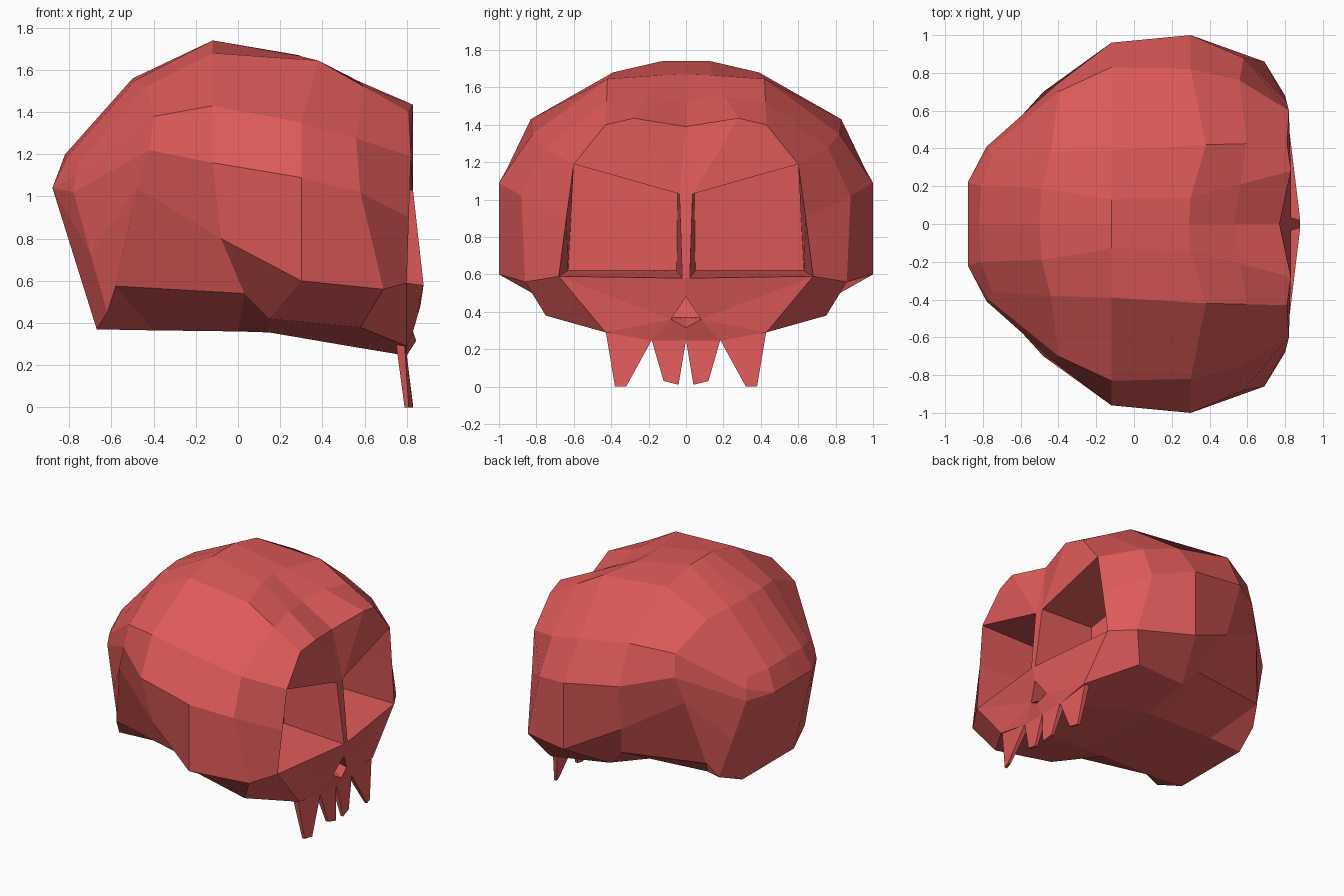
import bpy
import bmesh
from mathutils import Vector

default_cube = bpy.data.objects.get("Cube")
if default_cube:
    bpy.data.objects.remove(default_cube, do_unlink=True)

# Single flat colour
red = bpy.data.materials.new("muted red")
red.use_nodes = True
red.diffuse_color = (0.73, 0.102, 0.1, 1)
red.node_tree.nodes["Principled BSDF"].inputs["Base Color"].default_value = red.diffuse_color


def build_mirrored(name, faces):
    """Make one object from half-model faces plus their reflection across y = 0."""
    bm = bmesh.new()
    known = {}

    def vertex(point, side):
        key = (round(point[0], 4), round(point[1] * side, 4) + 0.0, round(point[2], 4))
        if key not in known:
            known[key] = bm.verts.new(key)
        return known[key]

    for side in (1, -1):
        for face in faces:
            corners = list(dict.fromkeys(vertex(point, side) for point in face))
            if len(corners) > 2 and bm.faces.get(corners) is None:
                bm.faces.new(corners)
    bmesh.ops.recalc_face_normals(bm, faces=bm.faces)
    mesh = bpy.data.meshes.new(name)
    bm.to_mesh(mesh)
    bm.free()
    mesh.materials.append(red)
    obj = bpy.data.objects.new(name, mesh)
    bpy.context.collection.objects.link(obj)
    return obj


def bridge(ring_a, ring_b):
    """Quads between two open half rings."""
    return [(ring_a[i], ring_a[i + 1], ring_b[i + 1], ring_b[i])
            for i in range(len(ring_a) - 1)]


# Half rings run from the crest, down the side, to the edge of the flat base
brow_ring = [(.77, 0, 1.39), (.83, .28, 1.435), (.81, .43, 1.4), (.82, .6, 1.19),
             (.81, .64, .9), (.8, .68, .59), (.8, .43, .29), (.8, .18, .245)]
forehead_ring = [(.29, 0, 1.67), (.3, .14, 1.665), (.38, .42, 1.645), (.3, .82, 1.35),
                 (.3, 1, 1.09), (.3, 1, .6), (.15, .68, .42), (.15, .32, .355)]
temple_ring = [tuple(Vector(a).lerp(Vector(b), .5))
               for a, b in zip(brow_ring[:3], forehead_ring[:3])]
temple_ring += [(.56, .76, 1.275), (.58, .88, 1.02), (.69, .86, .56),
                (.58, .75, .38), (.5, .25, .295)]
crown_ring = [(-.12, 0, 1.74), (-.12, .13, 1.74), (-.12, .39, 1.68), (-.12, .83, 1.43),
              (-.12, .96, 1.16), (-.08, .87, .8), (.03, .71, .54), (0, .32, .36)]
rear_ring = [(-.5, 0, 1.56), (-.49, .19, 1.55), (-.44, .38, 1.52), (-.4, .7, 1.38),
             (-.42, .73, 1.22), (-.48, .7, 1.04), (-.58, .59, .575), (-.4, .32, .365)]
back_top, back_side = (-.88, 0, 1.04), (-.88, .22, 1.04)
back_low = (-.67, .3, .37)
nape_ring = [(-.82, 0, 1.2), (-.81, .2, 1.19), (-.75, .36, 1.17), (-.77, .4, 1.1),
             (-.78, .41, 1.02), (-.7, .455, .73), (-.62, .5, .45), back_low]
back_ring = [back_top] + [back_side] * 5 + [back_low] * 2

rings = [brow_ring, temple_ring, forehead_ring, crown_ring, rear_ring, nape_ring, back_ring]
for ring in rings:
    x, _, z = ring[-1]
    ring.append((x, 0, z))
faces = []
for front, behind in zip(rings, rings[1:]):
    faces += bridge(front, behind)
faces.append((back_top, back_side, back_low, back_ring[-1]))

# Brow, nose bridge and cheek
(brow_mid, brow_peak, brow_end, eye_outer, eye_side,
 cheek, jaw, gum_side, gum) = brow_ring
eye_inner, bridge_top = (.83, .035, 1.03), (.83, 0, 1.03)
eye_low, nose_tip = (.88, .02, .58), (.88, 0, .58)
nostril_top, nostril_side, nostril_low = (.865, 0, .48), (.83, .08, .36), (.845, 0, .315)
faces += [
    (brow_mid, brow_peak, eye_inner),
    (brow_peak, brow_end, eye_outer, eye_inner),
    (brow_mid, eye_inner, bridge_top),
    (bridge_top, eye_inner, eye_low, nose_tip),
    (nose_tip, eye_low, nostril_side, nostril_top),
    (eye_low, cheek, nostril_side),
    (cheek, jaw, nostril_side),
    (jaw, gum_side, nostril_side),
    (gum_side, gum, nostril_low, nostril_side),
]

# Nostril recess with a sloping back wall
nostril = [nostril_top, nostril_side, nostril_low]
recess = [(.74, 0, .48), (.77, .08, .37), (.77, 0, .37)]
faces += bridge(nostril, recess) + [tuple(recess)]

# Deep eye socket, deepest toward the outside
rim = [eye_inner, eye_outer, eye_side, cheek, eye_low]
inner_depth, outer_depth = .41, .35
socket = [(inner_depth, .045, 1.04), (outer_depth, .6, 1.19), (outer_depth, .615, .9),
          (outer_depth, .63, .62), (inner_depth, .05, .62)]
faces += bridge(rim + rim[:1], socket + socket[:1])
faces.append(tuple(socket))
build_mirrored("skull", faces)


def tooth(name, root, tip):
    """Thin tapered blade; root and tip each give inner and outer front points."""
    def section(inner, outer, thickness):
        return [inner, outer] + [(x - thickness, y, z) for x, y, z in (outer, inner)]

    top, bottom = section(*root, .04), section(*tip, .02)
    sides = bridge(top + top[:1], bottom + bottom[:1])
    return build_mirrored(name, sides + [tuple(top), tuple(bottom)])


tooth("front_teeth", [(.8, 0, .25), (.8, .185, .255)], [(.83, .04, .01), (.82, .12, .03)])
tooth("side_teeth", [(.8, .18, .255), (.79, .43, .3)], [(.83, .32, 0), (.81, .38, 0)])
